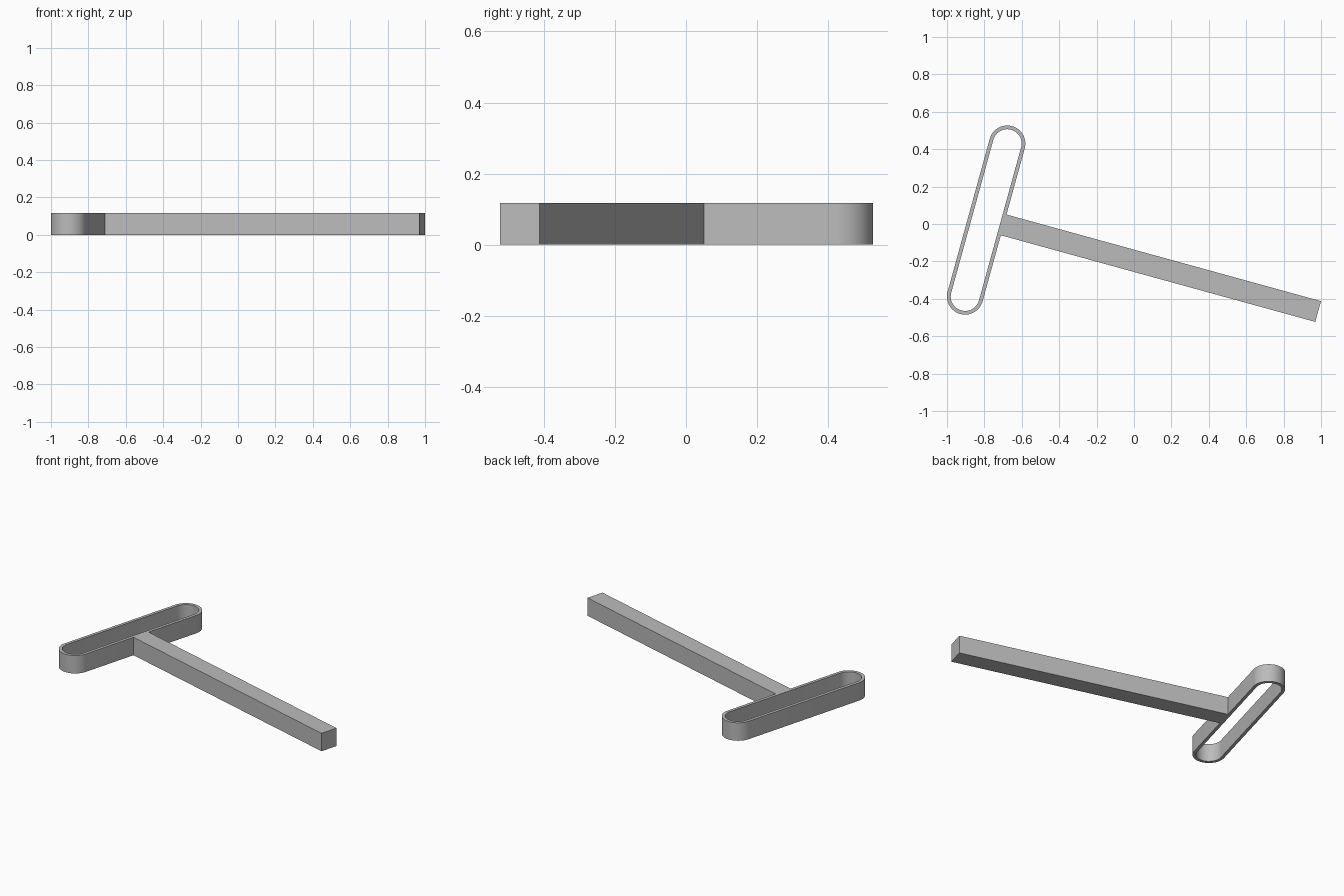
import bpy
import bmesh
from math import cos, sin, pi, radians

cube = bpy.data.objects.get("Cube")
if cube:
    bpy.data.objects.remove(cube, do_unlink=True)

HEIGHT = 0.117
RADIUS, WALL, HALF = 0.097, 0.02, 0.424   # loop end radius, wall, half distance of end centres
BAR_HALF, BAR_END = 0.0575, 1.841         # bar half width, reach from loop centre
STEPS = 24

gray = bpy.data.materials.new("plain gray")
gray.use_nodes = True
color = (0.5, 0.5, 0.5, 1)
gray.diffuse_color = color
gray.node_tree.nodes["Principled BSDF"].inputs["Base Color"].default_value = color


def slot_outline(r):
    """Stadium outline, counter-clockwise from the lower right."""
    arc = [pi * i / STEPS for i in range(STEPS + 1)]
    top = [(r * cos(a), HALF + r * sin(a)) for a in arc]
    return top + [(-x, -y) for x, y in top]


# Outer outline: the loop with the bar growing from its right side
bar = [(RADIUS, -BAR_HALF), (BAR_END, -BAR_HALF), (BAR_END, BAR_HALF), (RADIUS, BAR_HALF)]
outlines = [slot_outline(RADIUS) + bar, slot_outline(RADIUS - WALL)]

# Filled flat profile with the slot as a hole, extruded to full height
curve = bpy.data.curves.new("loop_and_bar_profile", "CURVE")
curve.dimensions = "2D"
curve.fill_mode = "BOTH"
curve.extrude = HEIGHT / 2
for points in outlines:
    spline = curve.splines.new("POLY")
    spline.points.add(len(points) - 1)
    for p, (x, y) in zip(spline.points, points):
        p.co = (x, y, 0, 1)
    spline.use_cyclic_u = True

body = bpy.data.objects.new("loop_with_bar", curve)
bpy.context.collection.objects.link(body)
body.location = (-0.7904, 0.021, HEIGHT / 2)
body.rotation_euler.z = radians(-15.4)

bpy.ops.object.select_all(action="DESELECT")
body.select_set(True)
bpy.context.view_layer.objects.active = body
bpy.ops.object.convert(target="MESH")
body = bpy.context.view_layer.objects.active
body.name = "loop_with_bar"

# Weld the caps to the walls
bm = bmesh.new()
bm.from_mesh(body.data)
bmesh.ops.remove_doubles(bm, verts=bm.verts, dist=0.0005)
bmesh.ops.recalc_face_normals(bm, faces=bm.faces)
bm.to_mesh(body.data)
bm.free()

body.data.materials.clear()
body.data.materials.append(gray)
bpy.ops.object.shade_smooth_by_angle(angle=radians(30))
